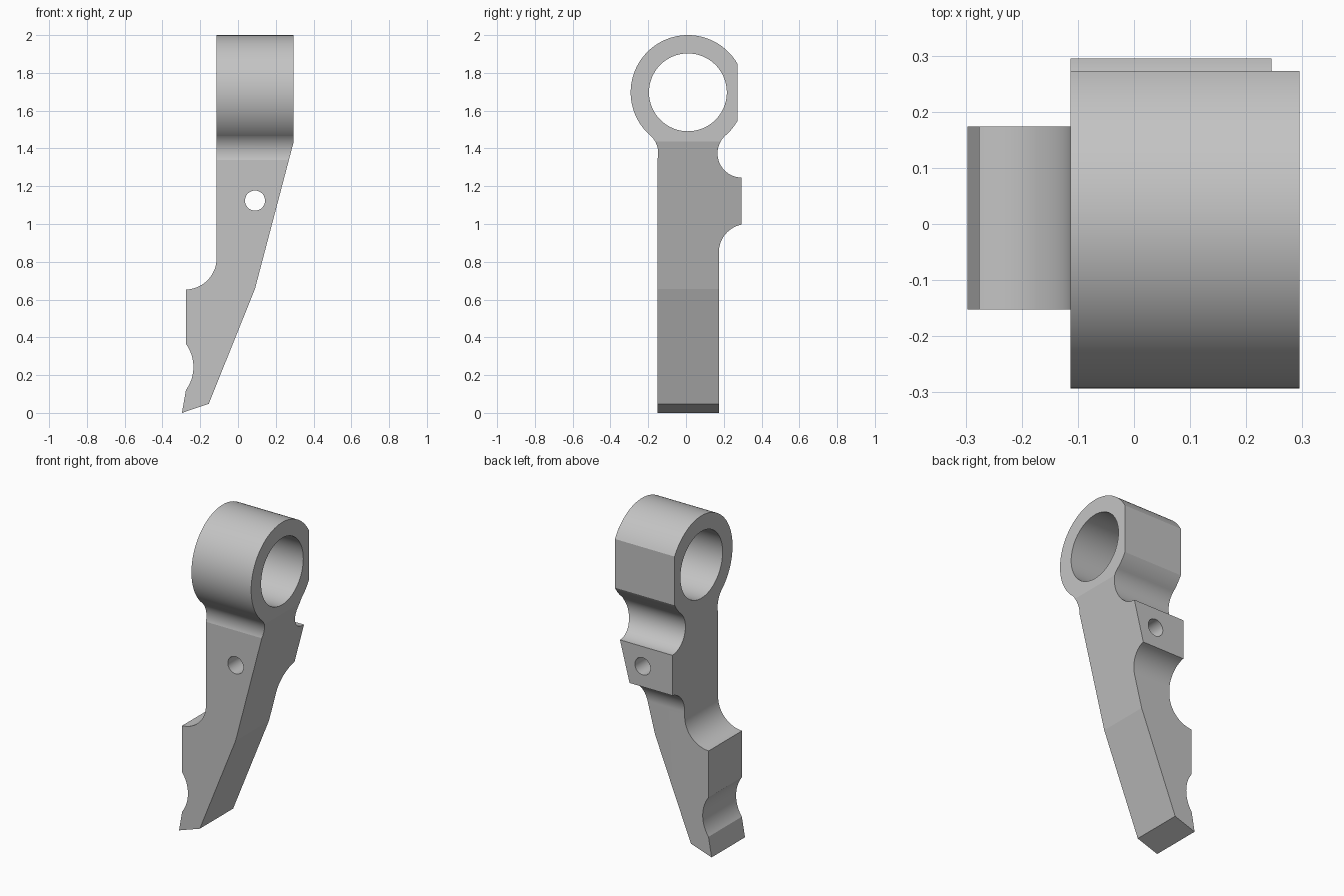
import bpy
import bmesh
from math import radians, cos, sin, ceil

if "Cube" in bpy.data.objects:
    bpy.data.objects.remove(bpy.data.objects["Cube"])

grey = bpy.data.materials.new("plain grey")
grey.use_nodes = True
grey.diffuse_color = (0.55, 0.55, 0.55, 1)
grey.node_tree.nodes["Principled BSDF"].inputs["Base Color"].default_value = (0.55, 0.55, 0.55, 1)


def arc(cu, cz, r, start, end):
    """Points on a circle between two angles in degrees, about 3 degrees apart."""
    n = max(2, ceil(abs(end - start) / 3))
    angles = [radians(start + (end - start) * i / n) for i in range(n + 1)]
    return [(cu + r * cos(a), cz + r * sin(a)) for a in angles]


def prism(name, profile, axis):
    """Extrude a (horizontal, z) profile right through the part along x or y."""
    def place(u, z, d):
        return (d, u, z) if axis == "x" else (u, d, z)
    bm = bmesh.new()
    near = [bm.verts.new(place(u, z, -0.6)) for u, z in profile]
    face = bm.faces.new(near)
    far = bmesh.ops.extrude_face_region(bm, geom=[face])["geom"]
    shift = (1.2, 0, 0) if axis == "x" else (0, 1.2, 0)
    bmesh.ops.translate(bm, vec=shift,
                        verts=[v for v in far if isinstance(v, bmesh.types.BMVert)])
    bmesh.ops.recalc_face_normals(bm, faces=bm.faces)
    mesh = bpy.data.meshes.new(name)
    bm.to_mesh(mesh)
    bm.free()
    mesh.materials.append(grey)
    obj = bpy.data.objects.new(name, mesh)
    bpy.context.collection.objects.link(obj)
    return obj


def combine(target, tool, operation):
    """Apply a boolean and discard the tool."""
    mod = target.modifiers.new(operation, "BOOLEAN")
    mod.operation = operation
    mod.solver = "EXACT"
    mod.object = tool
    bpy.context.view_layer.objects.active = target
    bpy.ops.object.modifier_apply(modifier=mod.name)
    bpy.data.objects.remove(tool)


# Front outline: slanted leg with a shoulder step and a scooped toe
front_outline = (
    [(0.295, 2.1), (-0.113, 2.1)]
    + arc(-0.28, 0.82, 0.167, 0, -88)
    + [(-0.276, 0.652)]
    + arc(-0.443, 0.243, 0.207, 36, -36)
    + [(-0.297, 0), (-0.155, 0.048), (0.09, 0.657), (0.295, 1.436)]
)

# Side outline: shank, rear lug, filleted neck and eye with a rear flat
ring_y, ring_z, ring_r = 0.01, 1.697, 0.303
side_outline = (
    [(-0.152, -0.1), (0.174, -0.1)]
    + arc(0.324, 0.85, 0.15, 180, 101.1)
    + arc(0.295, 1.374, 0.128, 270, 131.4)
    + arc(ring_y, ring_z, ring_r, -48.6, -29.8)[1:]
    + arc(ring_y, ring_z, ring_r, 29.8, 228.6)
    + arc(-0.275, 1.374, 0.128, 48.6, -16.1)[1:]
)

lever = prism("lever_arm", front_outline, "y")
combine(lever, prism("side_shape", side_outline, "x"), "INTERSECT")

# Large eye bore and small pin hole
bore = prism("eye_bore", arc(ring_y, ring_z, 0.206, 0, 360)[:-1], "x")
combine(lever, bore, "DIFFERENCE")
pin = prism("pin_hole", arc(0.09, 1.124, 0.053, 0, 360)[:-1], "y")
combine(lever, pin, "DIFFERENCE")

bpy.ops.object.select_all(action="DESELECT")
lever.select_set(True)
bpy.context.view_layer.objects.active = lever
bpy.ops.object.shade_smooth_by_angle(angle=radians(5))
